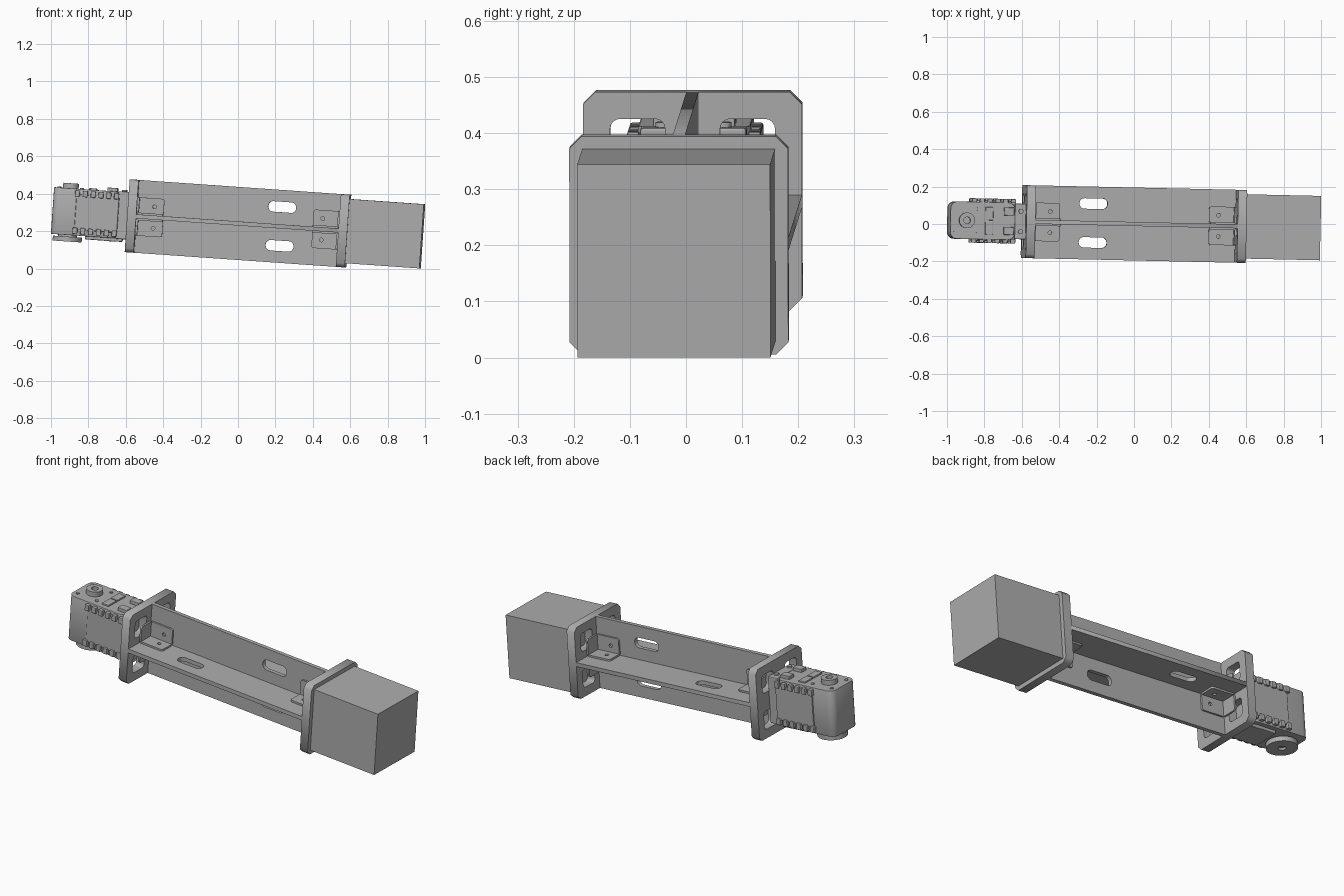
import bpy, bmesh, math
from mathutils import Matrix, Vector

old = bpy.data.objects.get("Cube")
if old:
    bpy.data.objects.remove(old, do_unlink=True)

gray = bpy.data.materials.new("plain_gray")
gray.use_nodes = True
gray.diffuse_color = (0.42, 0.42, 0.42, 1)
gray.node_tree.nodes["Principled BSDF"].inputs["Base Color"].default_value = (0.42, 0.42, 0.42, 1)

# The whole arm leans down and slightly sideways along its length
FRAME = (Matrix.Translation((0, 0, 0.241))
         @ Matrix.Rotation(math.radians(-1.26), 4, 'Z')
         @ Matrix.Rotation(math.radians(4.0), 4, 'Y'))
# Sheet orientations: (u, v, normal) mapped to the arm's axes
FLAT = Matrix.Identity(4)
UPRIGHT = Matrix(((1, 0, 0, 0), (0, 0, -1, 0), (0, 1, 0, 0), (0, 0, 0, 1)))
ACROSS = Matrix(((0, 0, 1, 0), (1, 0, 0, 0), (0, 1, 0, 0), (0, 0, 0, 1)))


def add(name, mesh, bevel=0):
    mesh.materials.clear()
    mesh.materials.append(gray)
    ob = bpy.data.objects.new(name, mesh)
    bpy.context.scene.collection.objects.link(ob)
    ob.matrix_world = FRAME
    if bevel:
        mod = ob.modifiers.new("edges", 'BEVEL')
        mod.width = bevel
        mod.segments = 2
        mod.limit_method = 'ANGLE'
    return ob


def rounded(cx, cy, w, h, r, steps=4):
    """Rounded rectangle loop; one step gives chamfers."""
    pts = []
    for q, (sx, sy) in enumerate(((1, 1), (-1, 1), (-1, -1), (1, -1))):
        for i in range(steps + 1):
            a = math.pi / 2 * (q + i / steps)
            pts.append((cx + sx * (w / 2 - r) + r * math.cos(a),
                        cy + sy * (h / 2 - r) + r * math.sin(a)))
    return pts


def sheet(name, loops, thick, place, centre=(0, 0, 0), bevel=0):
    """Flat plate: the first loop is the outline, the others are holes."""
    cu = bpy.data.curves.new(name, 'CURVE')
    cu.dimensions = '2D'
    cu.fill_mode = 'BOTH'
    cu.extrude = thick / 2
    for loop in loops:
        sp = cu.splines.new('POLY')
        sp.points.add(len(loop) - 1)
        for p, (x, y) in zip(sp.points, loop):
            p.co = (x, y, 0, 1)
        sp.use_cyclic_u = True
    tmp = bpy.data.objects.new("tmp", cu)
    bpy.context.scene.collection.objects.link(tmp)
    bpy.context.view_layer.update()
    mesh = bpy.data.meshes.new_from_object(
        tmp.evaluated_get(bpy.context.evaluated_depsgraph_get()))
    bpy.data.objects.remove(tmp, do_unlink=True)
    bm = bmesh.new()
    bm.from_mesh(mesh)
    bmesh.ops.remove_doubles(bm, verts=bm.verts, dist=1e-5)
    bmesh.ops.transform(bm, matrix=Matrix.Translation(centre) @ place, verts=bm.verts)
    bmesh.ops.recalc_face_normals(bm, faces=bm.faces)
    bm.to_mesh(mesh)
    bm.free()
    return add(name, mesh, bevel)


def boxes(name, items, bevel=0):
    """One object made of several boxes, each (centre, size)."""
    bm = bmesh.new()
    for c, s in items:
        bmesh.ops.create_cube(bm, size=1, matrix=Matrix.Translation(c) @ Matrix.Diagonal((*s, 1)))
    mesh = bpy.data.meshes.new(name)
    bm.to_mesh(mesh)
    bm.free()
    return add(name, mesh, bevel)


def disc(name, x, y, z, r, h, sides=32):
    bm = bmesh.new()
    bmesh.ops.create_cone(bm, cap_ends=True, segments=sides, radius1=r, radius2=r, depth=h,
                          matrix=Matrix.Translation((x, y, z)))
    for f in bm.faces:
        f.smooth = len(f.verts) == 4
    for e in bm.edges:
        e.smooth = all(len(f.verts) == 4 for f in e.link_faces)
    mesh = bpy.data.meshes.new(name)
    bm.to_mesh(mesh)
    bm.free()
    return add(name, mesh)


SIGNS = (-1, 1)
HALF, WEB = 0.195, 0.022

# Crossed beam webs with slots
for name, place, slot_x in (("upright_web", UPRIGHT, 0.23), ("flat_web", FLAT, -0.22)):
    loops = [rounded(0, 0, 1.09, 2 * HALF, 0.002, 1)]
    loops += [rounded(slot_x, s * 0.104, 0.15, 0.056, 0.027, 6) for s in SIGNS]
    sheet(name, loops, WEB, place)

# End plates with four windows each
for name, x in (("servo_end_plate", -0.566), ("box_end_plate", 0.566)):
    loops = [rounded(0, 0, 2 * HALF, 2 * HALF, 0.022, 1)]
    loops += [rounded(a * 0.098, b * 0.098, 0.098, 0.098, 0.018) for a in SIGNS for b in SIGNS]
    sheet(name, loops, 0.048, ACROSS, (x, 0, 0))

# Corner brackets in every quadrant at both ends
LEG, LONG, T = 0.092, 0.142, 0.010
for end in SIGNS:
    for a in SIGNS:
        for b in SIGNS:
            x = end * (0.542 - LONG / 2)
            off, mid = WEB / 2 + T / 2, WEB / 2 + LEG / 2
            hole = rounded(-end * 0.02, 0, 0.02, 0.02, 0.0099)
            leg = [rounded(0, 0, LONG, LEG, 0.012), hole]
            sheet("bracket_upright_leg", leg, T, UPRIGHT, (x, a * off, b * mid))
            sheet("bracket_flat_leg", leg, T, FLAT, (x, a * mid, b * off))
            sheet("bracket_end_leg", [rounded(0, 0, LEG, LEG, 0.012)], T, ACROSS,
                  (end * 0.537, a * mid, b * mid))

# Counterweight box
boxes("end_box", [((0.788, 0, 0), (0.4, 0.344, 0.344))])

# Servo body: narrow rounded nose and wider ribbed rear
sheet("servo_body", [rounded(-0.82, 0, 0.346, 0.2, 0.035)], 0.25, FLAT, bevel=0.008)
boxes("servo_rear", [((-0.755, 0, 0), (0.23, 0.216, 0.19))], 0.006)
teeth = [((-0.865 + 0.042 * i, s * 0.108, t * 0.1), (0.026, 0.022, 0.034))
         for i in range(6) for s in SIGNS for t in SIGNS]
boxes("servo_teeth", teeth, 0.004)

# Raised pads on the servo's top and underside
pads = [((-0.785, s * 0.038, t * 0.127), (0.042, 0.07, 0.012)) for s in SIGNS for t in SIGNS]
pads += [((-0.68, s * 0.052, t * 0.13), (0.055, 0.042, 0.026)) for s in SIGNS for t in SIGNS]
boxes("servo_pads", pads, 0.003)

# Mounting frame joining the servo to the end plate
boxes("servo_mount", [((-0.618, 0, 0), (0.06, 0.19, 0.255)),
                      ((-0.71, 0, -0.132), (0.2, 0.15, 0.02))], 0.005)
for s in SIGNS:
    disc("mount_screw", -0.616, s * 0.055, 0.13, 0.013, 0.012, 16)

# Shaft boss above, output horn below, small case screws
AXIS = -0.905
sheet("shaft_boss", [rounded(AXIS, 0, 0.084, 0.084, 0.0419, 8),
                     rounded(AXIS, 0, 0.036, 0.036, 0.0179, 6)], 0.03, FLAT, (0, 0, 0.137))
sheet("output_horn", [rounded(AXIS, 0, 0.156, 0.156, 0.0779, 10),
                      rounded(AXIS, 0, 0.04, 0.04, 0.0199, 6)], 0.026, FLAT, (0, 0, -0.147))
disc("horn_hub", AXIS, 0, -0.133, 0.05, 0.03)
for x in (-0.965, -0.845):
    for s in SIGNS:
        disc("case_screw", x, s * 0.062, 0.126, 0.009, 0.008, 12)
